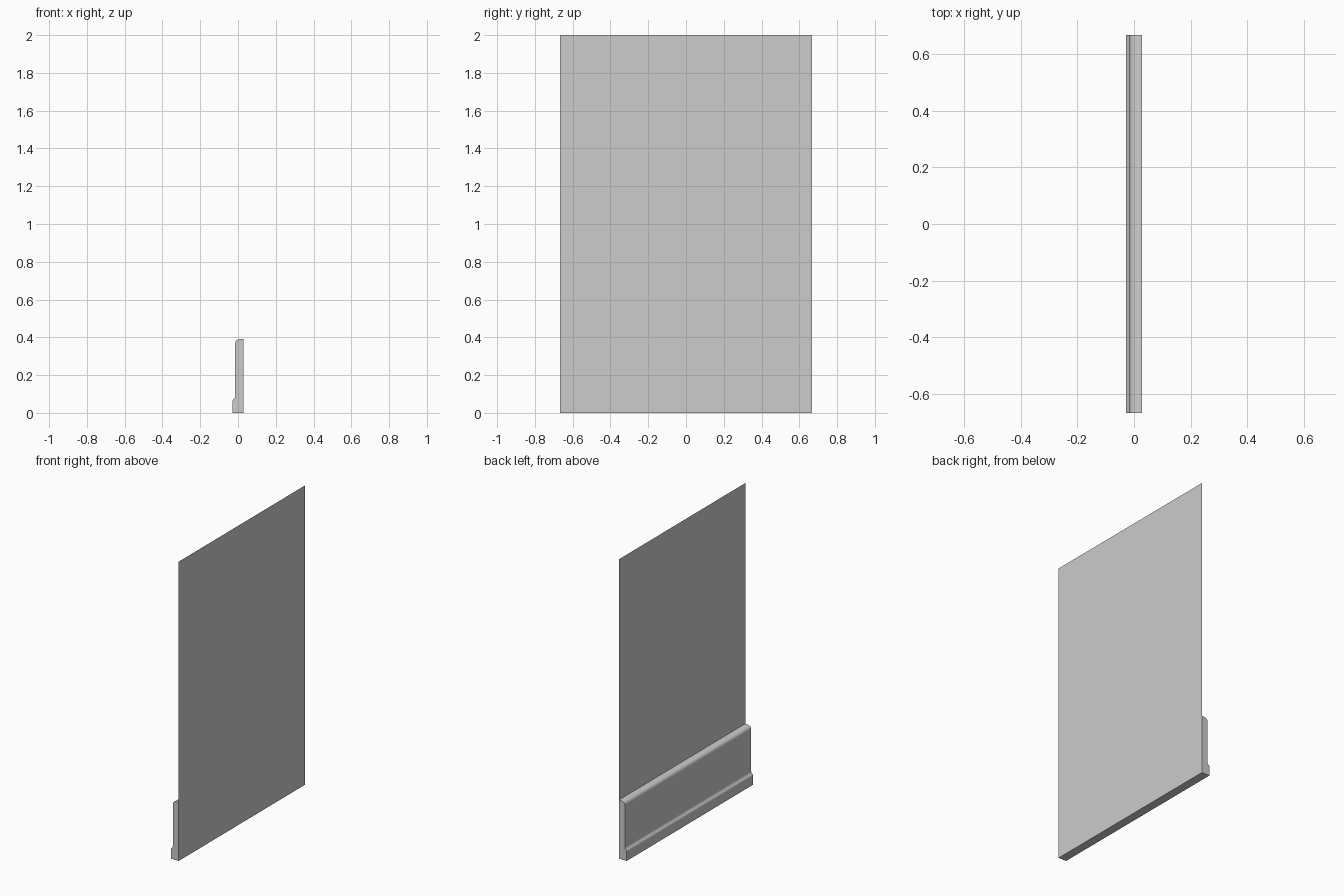
import bpy
import bmesh

cube = bpy.data.objects.get("Cube")
if cube:
    bpy.data.objects.remove(cube, do_unlink=True)

HALF_LENGTH = 0.667
WALL_X = 0.029
HEIGHT = 2.0

grey = bpy.data.materials.new("light_grey")
grey.use_nodes = True
grey.diffuse_color = (0.604, 0.604, 0.604, 1)
grey.node_tree.nodes["Principled BSDF"].inputs["Base Color"].default_value = grey.diffuse_color


def extrude_profile(name, points, caps):
    """Sweep an open x-z profile along y, optionally closing the ends."""
    bm = bmesh.new()
    front = [bm.verts.new((x, -HALF_LENGTH, z)) for x, z in points]
    back = [bm.verts.new((x, HALF_LENGTH, z)) for x, z in points]
    for i in range(len(points) - 1):
        bm.faces.new((front[i], front[i + 1], back[i + 1], back[i]))
    if caps:
        bm.faces.new(front[::-1])
        bm.faces.new(back)
    mesh = bpy.data.meshes.new(name)
    bm.to_mesh(mesh)
    bm.free()
    mesh.materials.append(grey)
    obj = bpy.data.objects.new(name, mesh)
    bpy.context.collection.objects.link(obj)
    return obj


# Thin wall sheet, facing +x
extrude_profile("wall_sheet", [(WALL_X, HEIGHT), (WALL_X, 0)], False)

# Skirting board with a plinth step and rounded top; the wall closes its back
profile = [
    (WALL_X, 0), (-0.029, 0), (-0.029, 0.062), (-0.027, 0.068), (-0.022, 0.073),
    (-0.017, 0.078), (-0.015, 0.086),
    (-0.015, 0.368), (-0.013, 0.377), (-0.008, 0.384), (0.0, 0.389),
    (0.01, 0.391), (WALL_X, 0.392),
]
board = extrude_profile("skirting_board", profile, True)

# Smooth the rounded edges, keep the corners crisp
bpy.ops.object.select_all(action="DESELECT")
board.select_set(True)
bpy.context.view_layer.objects.active = board
bpy.ops.object.shade_smooth_by_angle(angle=0.75)
